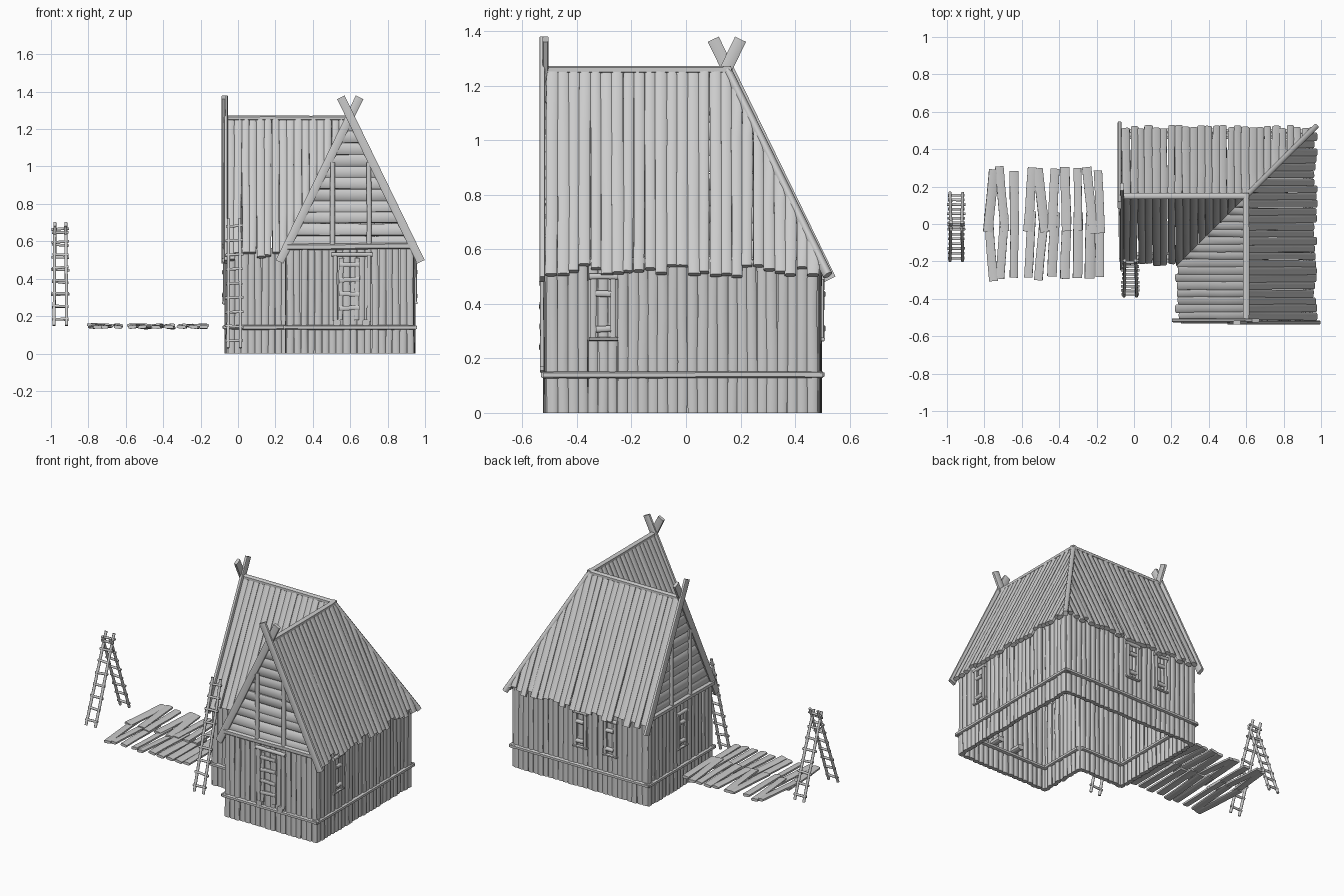
import bpy, bmesh, math, random
from mathutils import Vector

if "Cube" in bpy.data.objects:
    bpy.data.objects.remove(bpy.data.objects["Cube"])
random.seed(4)
R = random.uniform
PITCH = 2.03           # roof rise per unit run
C = Vector((0.6, 0.15, 0))  # plan point where both ridges meet


def log(bm, p0, p1, w, d, n, wob=0.0, e=0.6, rings=4):
    """Rounded board from p0 to p1: width w, depth d along the facing direction n."""
    p0, p1, n = Vector(p0), Vector(p1), Vector(n)
    ax = (p1 - p0).normalized()
    side = ax.cross(n).normalized()
    n = side.cross(ax)
    loops = []
    for i in range(rings):
        c = p0.lerp(p1, i / (rings - 1)) + side * R(-wob, wob) + n * R(-wob, wob) * 0.5
        k = 1 + R(-wob, wob) * 12
        loop = []
        for j in range(8):
            a = math.tau * (j + 0.5) / 8
            ca, sa = math.cos(a), math.sin(a)
            loop.append(bm.verts.new(c + side * math.copysign(abs(ca) ** e, ca) * w / 2 * k
                                     + n * math.copysign(abs(sa) ** e, sa) * d / 2))
        loops.append(loop)
    for a, b in zip(loops, loops[1:]):
        for j in range(8):
            bm.faces.new((a[j], a[j - 1], b[j - 1], b[j]))
    bm.faces.new(loops[0])
    bm.faces.new(loops[-1][::-1])


def cut(bm, co, no, inner=True):
    bmesh.ops.bisect_plane(bm, geom=bm.verts[:] + bm.edges[:] + bm.faces[:], plane_co=co,
                           plane_no=no, clear_inner=inner, clear_outer=not inner)
    bmesh.ops.holes_fill(bm, edges=bm.edges[:], sides=0)


def finish(bm, name, wing=None):
    """Make the object; wings are built around the ridge meeting point, the left one mirrored."""
    if wing:
        for v in bm.verts:
            if wing == "left":
                v.co.x, v.co.y = v.co.y, v.co.x
            v.co += C
        name = wing + "_" + name
    bmesh.ops.recalc_face_normals(bm, faces=bm.faces[:])
    me = bpy.data.meshes.new(name)
    bm.to_mesh(me)
    bm.free()
    bpy.context.collection.objects.link(bpy.data.objects.new(name, me))


def fence(bm, a, b, n):
    """Row of upright wall boards."""
    a, b = Vector(a), Vector(b)
    count = max(2, round((b - a).length / 0.037))
    for i in range(count):
        p = a.lerp(b, (i + 0.5) / count) + Vector(n) * R(-0.004, 0.004)
        log(bm, p, p + Vector((R(-.003, .003), R(-.003, .003), 0.565 + R(-.01, .01))),
            R(0.036, 0.042), 0.03, n, 0.002)


# The house is two equal wings mirrored over the diagonal of its plan
for wing in ("front", "left"):
    W, F = 0.33, -0.655
    bm = bmesh.new()
    fence(bm, (W, F, 0), (W, W, 0), (1, 0, 0))
    fence(bm, (-W, F, 0), (-W, -W, 0), (-1, 0, 0))
    fence(bm, (-W - .01, F, 0), (W + .01, F, 0), (0, -1, 0))
    finish(bm, "wall_boards", wing)

    # sill beams around the wing
    bm = bmesh.new()
    for p, q, n in (((W, F - .02, .14), (W, W + .02, .14), (1, 0, 0)),
                    ((-W, F - .02, .14), (-W, -W, .14), (1, 0, 0)),
                    ((-W - .02, F, .14), (W + .02, F, .14), (0, 1, 0))):
        log(bm, p, q, 0.026, 0.056, n, 0.001)
    finish(bm, "sill_beams", wing)

    # roof boards on both slopes, trimmed along hip and valley
    bm = bmesh.new()
    for s, end in ((1, 0.375), (-1, 0.02)):
        n = round((end + 0.66) / 0.04)
        for i in range(n):
            v = -0.66 + (end + 0.66) * (i + 0.5) / n
            u, lift = 0.362 + R(-.012, .008), R(-.016, -.008)
            log(bm, (s * u, v + R(-.004, .004), 1.265 - PITCH * u + lift),
                (0, v, 1.265 + lift), R(0.038, 0.047), 0.026, (s * PITCH, R(-.15, .15), 1), 0.002)
    cut(bm, (0, 0, 0), (1, -1, 0))
    finish(bm, "roof_boards", wing)

    # ridge pole
    bm = bmesh.new()
    log(bm, (0, -0.67, 1.258), (0, 0.015, 1.258), 0.034, 0.028, (0, 0, 1), 0.001)
    finish(bm, "ridge_pole", wing)

    # gable cladding
    bm = bmesh.new()
    for i in range(11):
        z = 0.6 + i * 0.062
        log(bm, (-0.36, F + .01, z + R(-.006, .006)), (0.36, F + .01, z + R(-.006, .006)),
            0.066, 0.04, (0, -1, R(-.1, .25)), 0.002)
    for s in (1, -1):
        cut(bm, (0, 0, 1.25), (s * PITCH, 0, 1), False)
    finish(bm, "gable_boards", wing)

    # gable tie beam and posts
    bm = bmesh.new()
    log(bm, (-0.335, F - .005, .57), (0.335, F - .005, .575), 0.035, 0.045, (0, 1, 0), 0.002)
    for u in (-0.095, 0.1):
        log(bm, (u, F - .013, .58), (u, F - .013, 1.02), 0.026, 0.022, (0, 1, 0), 0.001)
    finish(bm, "gable_frame", wing)

    # crossed barge boards
    bm = bmesh.new()
    for s, y in ((1, -0.677), (-1, -0.665)):
        log(bm, (s * 0.378, y, 0.49), (s * -0.05, y, 1.37), 0.046, 0.022, (0, 1, 0), 0, 0.4)
    finish(bm, "barge_boards", wing)

# hip board on the back right corner
bm = bmesh.new()
log(bm, C + Vector((0, 0, 1.255)), C + Vector((0.37, 0.37, 0.505)), 0.03, 0.035, (1, 1, 1), 0.001)
finish(bm, "hip_board")


def window(name, c, n):
    """Shuttered window on a wall point c facing n."""
    bm = bmesh.new()
    c, n = Vector(c), Vector(n)
    t = Vector((0, 0, 1)).cross(n)
    at = lambda s, z: c + t * s + Vector((0, 0, z))
    for z, h in ((0.115, 0.022), (-0.115, 0.014)):
        log(bm, at(-.053, z), at(.053, z), h, 0.022, n, 0.001)
    for s in (-0.036, 0.036):
        log(bm, at(s, -.11), at(s, .11), 0.022, 0.016, n, 0.001)
    for z in (0.05, -0.075):
        log(bm, at(-.027, z + R(-.004, .004)), at(.027, z), 0.024, 0.024, n, 0.001)
    finish(bm, name)


window("right_window", (0.949, -0.303, 0.385), (1, 0, 0))
window("back_window_a", (0.43, 0.499, 0.385), (0, 1, 0))
window("back_window_b", (0.21, 0.499, 0.385), (0, 1, 0))
window("left_window", (-0.074, 0.15, 0.385), (-1, 0, 0))

# door: frame posts, lintel, leaf with cross slats, and stub beams below
bm = bmesh.new()
Y = -0.524
for x in (0.52, 0.7):
    log(bm, (x, Y, .17), (x, Y, .53), 0.024, 0.022, (0, 1, 0), 0.001)
log(bm, (.5, Y, .53), (.72, Y, .53), 0.022, 0.026, (0, 1, 0), 0.001)
finish(bm, "door_frame")
bm = bmesh.new()
for x in (0.548, 0.635):
    log(bm, (x, Y, .18), (x + .004, Y, .51), 0.026, 0.016, (0, 1, 0), 0.002)
for z in (0.24, 0.32, 0.39, 0.475):
    log(bm, (.54, Y - .006, z), (.65, Y - .006, z + R(-.012, .014)), 0.025, 0.016, (0, 1, 0), 0.002)
finish(bm, "door_leaf")
bm = bmesh.new()
for x in (0.53, 0.685):
    log(bm, (x, -0.535, .165), (x, -0.42, .165), 0.042, 0.034, (0, 0, 1), 0.001)
finish(bm, "door_stub_beams")


def ladder(name, a, b, n):
    """Ladder leaning from foot a to head b with n rungs."""
    bm = bmesh.new()
    a, b = Vector(a), Vector(b)
    for s in (-0.034, 0.034):
        o = Vector((s, 0, 0))
        log(bm, a + o, b + o * 0.85, 0.017, 0.017, (0, -1, 0), 0.001, 0.8, 5)
    for i in range(n):
        p = a.lerp(b, (i + 0.5) / n)
        h = Vector((R(.042, .05), 0, R(-.004, .004)))
        log(bm, p - h, p + h, 0.015, 0.015, (0, -1, 0), 0.001, 0.8)
    finish(bm, name)


ladder("wall_ladder", (-0.02, -0.385, 0.03), (-0.02, -0.195, 0.72), 9)
ladder("step_ladder_front", (-0.95, -0.195, 0.15), (-0.95, 0.01, 0.7), 8)
ladder("step_ladder_back", (-0.95, 0.165, 0.15), (-0.95, -0.03, 0.68), 8)

# loose plank deck: two overlapping rows
bm = bmesh.new()
xs = (-0.765, -0.705, -0.64, -0.555, -0.495, -0.43, -0.365, -0.3, -0.235, -0.185)
for y0, y1, z in ((-0.055, 0.295, 0.15), (-0.3, 0.055, 0.142)):
    for x in xs:
        t = R(-0.02, 0.02)
        log(bm, (x - t, y0 + R(-.015, .02), z), (x + t, y1 + R(-.02, .015), z + R(-.004, .004)),
            R(0.043, 0.053), 0.018, (R(-.15, .15), 0, 1), 0.0015, 0.5)
finish(bm, "plank_deck")

# smooth the rounded boards, keep end edges sharp
for ob in bpy.context.collection.objects:
    ob.select_set(True)
    bpy.context.view_layer.objects.active = ob
bpy.ops.object.shade_smooth_by_angle(angle=math.radians(50))
